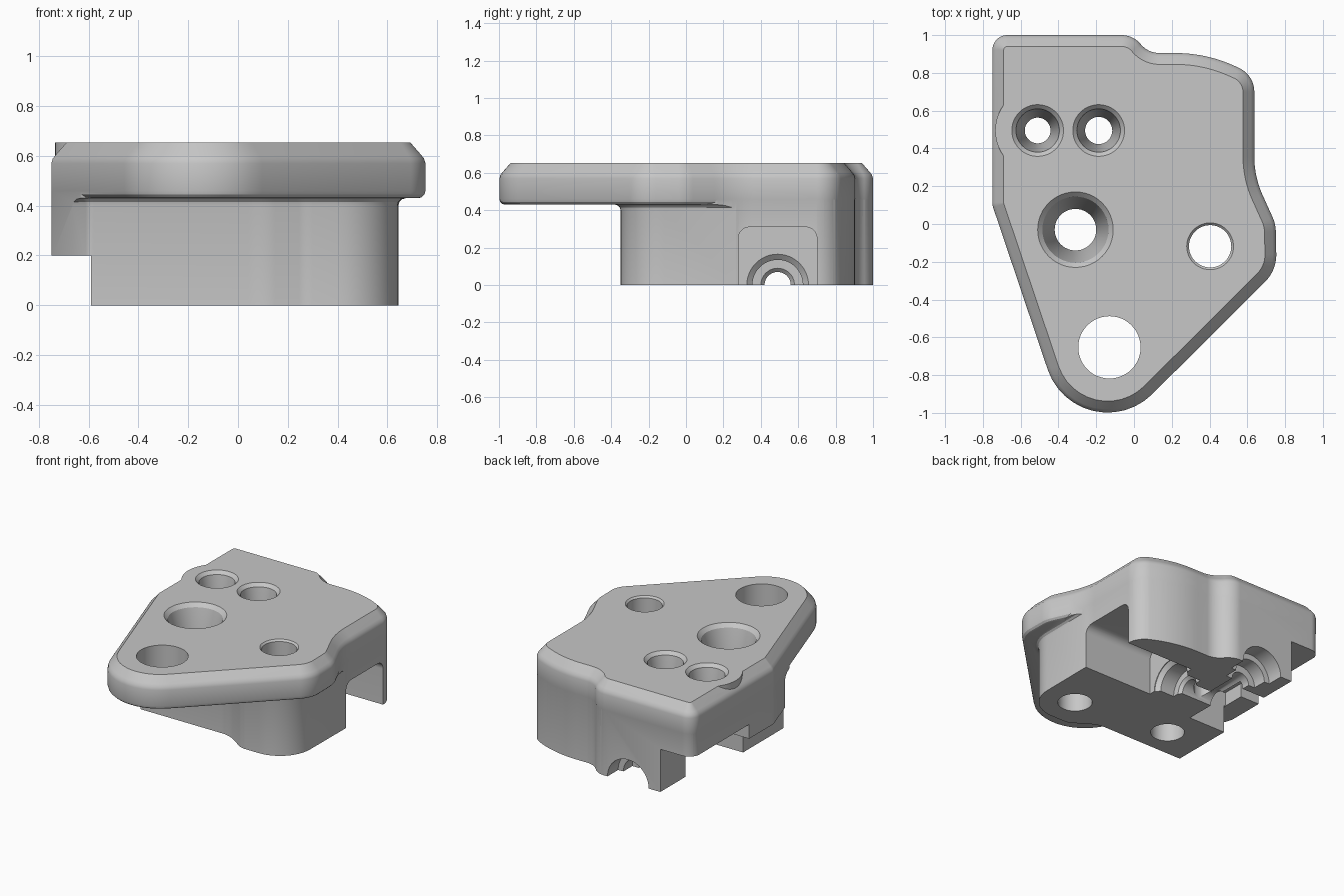
import bpy, bmesh, math
from mathutils import Vector, Matrix

if "Cube" in bpy.data.objects:
    bpy.data.objects.remove(bpy.data.objects["Cube"], do_unlink=True)

grey = bpy.data.materials.new("machined grey")
grey.use_nodes = True
grey.diffuse_color = (0.57, 0.57, 0.57, 1)
grey.node_tree.nodes["Principled BSDF"].inputs["Base Color"].default_value = grey.diffuse_color


def rounded(corners, inset=0.0, steps=12):
    """Counter-clockwise (x, y, radius) corners -> filleted loop, shrunk by inset."""
    points = []
    for i, (x, y, r) in enumerate(corners):
        p = Vector((x, y))
        d1 = (p - Vector(corners[i - 1][:2])).normalized()
        d2 = (Vector(corners[(i + 1) % len(corners)][:2]) - p).normalized()
        turn = math.atan2(d1.x * d2.y - d1.y * d2.x, d1.dot(d2))
        side = Vector((-d1.y - d2.y, d1.x + d2.x)).normalized()
        p = p + side * inset / math.cos(turn / 2)
        if r == 0:
            points.append(p)
            continue
        sign = math.copysign(1, turn)
        r -= sign * inset
        centre = p + side * sign * r / math.cos(turn / 2)
        start = p - d1 * r * math.tan(abs(turn) / 2) - centre
        for k in range(steps + 1):
            points.append(centre + Matrix.Rotation(turn * k / steps, 2) @ start)
    return points


def loft(name, rings):
    """Closed solid through rings of equal point count."""
    bm = bmesh.new()
    loops = [[bm.verts.new(p) for p in ring] for ring in rings]
    n = len(loops[0])
    for low, high in zip(loops, loops[1:]):
        for i in range(n):
            j = (i + 1) % n
            bm.faces.new((low[i], low[j], high[j], high[i]))
    bm.faces.new(loops[0][::-1])
    bm.faces.new(loops[-1])
    bmesh.ops.recalc_face_normals(bm, faces=bm.faces)
    mesh = bpy.data.meshes.new(name)
    bm.to_mesh(mesh)
    bm.free()
    obj = bpy.data.objects.new(name, mesh)
    bpy.context.collection.objects.link(obj)
    mesh.materials.append(grey)
    return obj


def stack(name, corners, levels):
    """Rounded outline lofted through (height, inset) levels."""
    return loft(name, [[(p.x, p.y, z) for p in rounded(corners, inset)] for z, inset in levels])


def box(name, x1, x2, y1, y2, z1, z2):
    return stack(name, [(x1, y1, 0), (x2, y1, 0), (x2, y2, 0), (x1, y2, 0)], [(z1, 0), (z2, 0)])


def bore(name, profile, place, sides=48):
    """Turned solid from (distance, radius) pairs; place maps (a, b, distance) to a point."""
    return loft(name, [[place(r * math.cos(2 * math.pi * k / sides),
                              r * math.sin(2 * math.pi * k / sides), t)
                        for k in range(sides)] for t, r in profile])


# Lower block and the top plate with its chamfered rim and eased lower edge
outline = [(-.75, 1, .08), (-.75, .1, .08), (-.285, -1.281, .335), (.755, -.245, .2),
           (.75, 0, .2), (.637, .25, .5), (.637, .79, .14), (.38, .905, .75),
           (.075, .905, .13), (-.005, 1, .13)]
block = stack("bracket_block", outline, [(0, .001), (.56, .001)])
plate = stack("top_plate", outline, [(.43, .03), (.434, .015), (.445, .004), (.46, 0), (.57, 0),
                                     (.59, .006), (.605, .018), (.653, .06)])

# Boss that keeps the wall thick beside the outer hole
boss = bore("hole_boss", [(.5, .225), (.653, .225)],
            lambda a, b, t: (a - .51, b + .495, t))

# Space under the overhanging plate, with a small fillet against the body
overhang = stack("overhang_cut", [
    (-2, -2, 0), (2, -2, 0), (2, .33, 0), (.645, .33, 0), (.64, -.35, .235),
    (.27, -.35, .1), (.1, -.24, .2), (-.6, -.24, .04), (-.665, -.15, 0), (-2, -.15, 0)],
    [(-1, 0), (.4, 0), (.415, .004), (.426, .015), (.43, .03), (.5, .03)])

cutters = []

# Stepped underside of the right flank and the recess behind it
cutters.append(box("flank_step_cut", -2, -.5, .37, 2, -1, .3))
cutters.append(box("flank_notch_cut", -1.95, -.59, -.6, .38, -1, .2))
cutters.append(box("flank_recess_cut", -.6, -.3, .21, .72, -1, .299))

# Side pocket with rounded upper corners
pocket = stack("side_pocket_cut", [
    (.28, -1, 0), (.7, -1, 0), (.7, .31, .06), (.28, .31, .06)], [(.1, 0), (2, 0)])
pocket.data.transform(Matrix(((0, 0, 1, 0), (1, 0, 0, 0), (0, 1, 0, 0), (0, 0, 0, 1))))
cutters.append(pocket)

# Half-round stepped channels in the underside
cutters.append(bore("cross_channel_cut",
                    [(-2, .07), (-.06, .07), (-.04, .09), (-.039, .135), (.07, .135),
                     (.095, .165), (.5, .165)],
                    lambda a, b, t: (t, .49 + a, b)))
cutters.append(bore("back_channel_cut",
                    [(.47, .07), (.78, .07), (.781, .12), (.88, .12), (.881, .16), (2, .16)],
                    lambda a, b, t: (-.25 + a, t, b)))

# Vertical holes: (x, y, through radius, cone radius, mouth radius)
holes = [(-.51, .495, .068, .115, .137), (-.187, .495, .072, .115, .137),
         (-.31, -.03, .11, .175, .2), (.403, -.118, .112, .112, .124),
         (-.13, -.653, .165, .165, .165)]
for i, (x, y, r, cone, mouth) in enumerate(holes):
    slope = mouth - cone
    cutters.append(bore(f"hole_cut_{i}",
                        [(-1, r), (.35, r), (.653 - slope, cone), (.653, mouth), (1, mouth)],
                        lambda a, b, t, x=x, y=y: (x + a, y + b, t)))

# Carve the overhang, add plate and boss, then carve the rest
steps = [(overhang, 'DIFFERENCE'), (plate, 'UNION'), (boss, 'UNION')]
steps += [(cutter, 'DIFFERENCE') for cutter in cutters]
for helper, operation in steps:
    helper.hide_render = True
    mod = block.modifiers.new(helper.name, 'BOOLEAN')
    mod.operation = operation
    mod.solver = 'EXACT'
    mod.object = helper
bpy.context.view_layer.update()
carved = bpy.data.meshes.new_from_object(
    block.evaluated_get(bpy.context.evaluated_depsgraph_get()))
block.modifiers.clear()
block.data = carved
for helper, operation in steps:
    bpy.data.objects.remove(helper, do_unlink=True)

# Smooth the curved walls, keep machined edges sharp
for obj in bpy.context.selected_objects:
    obj.select_set(False)
block.select_set(True)
bpy.context.view_layer.objects.active = block
bpy.ops.object.shade_smooth_by_angle(angle=math.radians(30))
